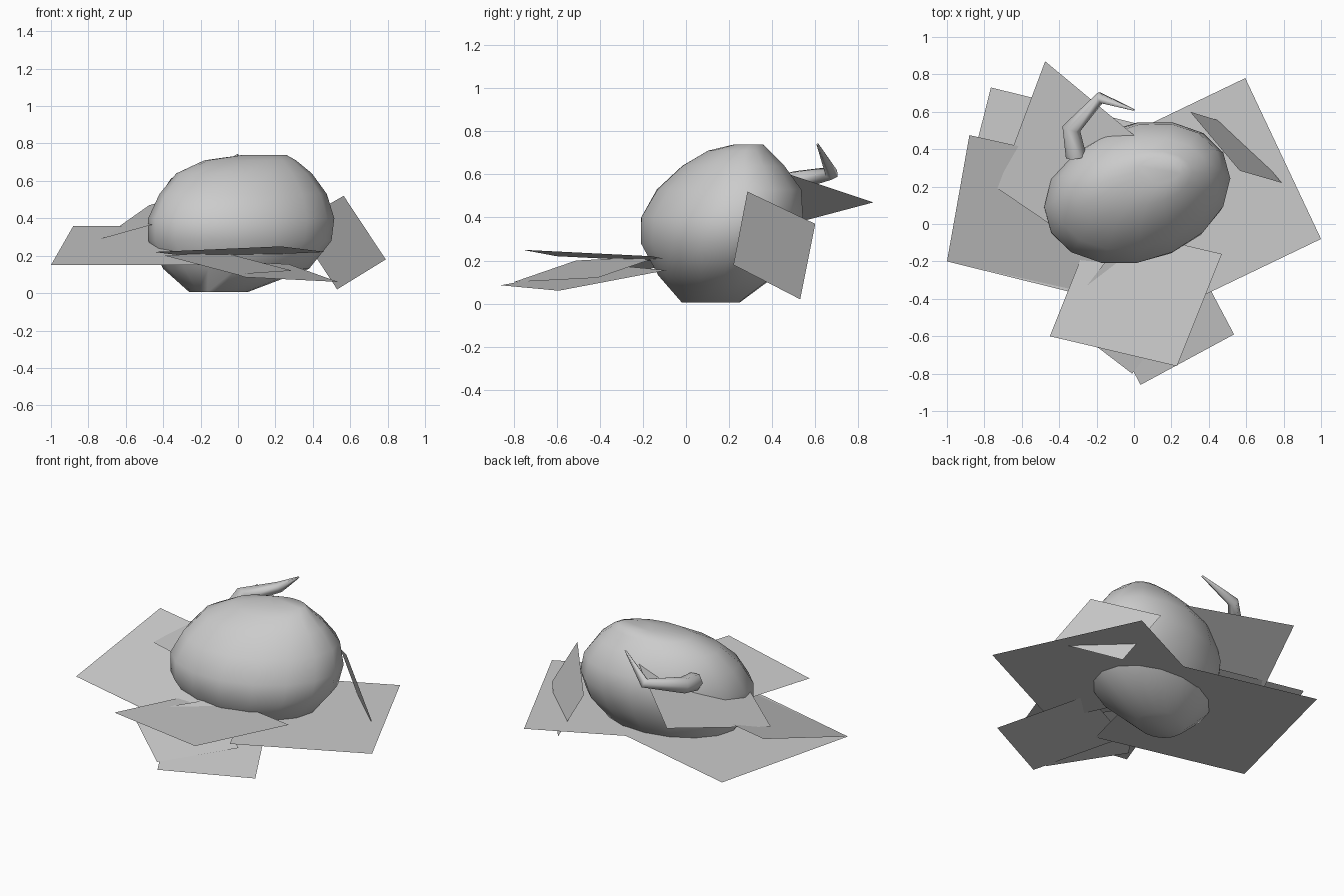
import bpy, bmesh
from math import sin, cos, pi, radians

if "Cube" in bpy.data.objects:
    bpy.data.objects.remove(bpy.data.objects["Cube"])


def finish(name, bm, smooth=False):
    bmesh.ops.recalc_face_normals(bm, faces=bm.faces)
    me = bpy.data.meshes.new(name)
    bm.to_mesh(me)
    bm.free()
    ob = bpy.data.objects.new(name, me)
    bpy.context.collection.objects.link(ob)
    if smooth:
        bpy.context.view_layer.objects.active = ob
        ob.select_set(True)
        bpy.ops.object.shade_smooth_by_angle(angle=radians(50))
        ob.select_set(False)
    return ob


# Lopsided fruit body: level rings given as z, x min, x max, y min, y max, skew
levels = [
    (0.005, -0.26, 0.05, -0.02, 0.25, 0.1),
    (0.13, -0.40, 0.38, -0.13, 0.42, 0.12),
    (0.28, -0.48, 0.50, -0.215, 0.51, 0.18),
    (0.40, -0.48, 0.515, -0.215, 0.55, 0.2),
    (0.53, -0.42, 0.475, -0.14, 0.54, 0.22),
    (0.64, -0.33, 0.395, -0.02, 0.46, 0.22),
    (0.71, -0.18, 0.31, 0.10, 0.39, 0.2),
    (0.738, 0.02, 0.26, 0.22, 0.36, 0.1),
]
SIDES = 16
bm = bmesh.new()
rings = []
for z, x0, x1, y0, y1, skew in levels:
    ring = []
    for i in range(SIDES):
        t = 2 * pi * i / SIDES
        ring.append(bm.verts.new(((x0 + x1) / 2 + (x1 - x0) / 2 * cos(t),
                                  (y0 + y1) / 2 + (y1 - y0) / 2 * sin(t + skew), z)))
    rings.append(ring)
for a, b in zip(rings, rings[1:]):
    for i in range(SIDES):
        j = (i + 1) % SIDES
        bm.faces.new((a[i], a[j], b[j], b[i]))
bm.faces.new(rings[0][::-1])
bm.faces.new(rings[-1])
finish("fruit_body", bm, True)


# Flat leaf cards: a corner and its two neighbours define each parallelogram
def leaf(name, corner, p, q, far=None):
    bm = bmesh.new()
    far = far or tuple(b + c - a for a, b, c in zip(corner, p, q))
    bm.faces.new([bm.verts.new(v) for v in (corner, p, far, q)])
    finish(name, bm)


leaf("leaf_right_ground", (1.0, -0.08, 0.147), (0.595, 0.78, 0.147), (0.25, -0.44, 0.147))
leaf("leaf_left_ground", (-1.0, -0.20, 0.15), (-0.765, 0.73, 0.15), (-0.07, -0.43, 0.15))
leaf("leaf_left_raised", (-1.0, -0.20, 0.15), (-0.88, 0.475, 0.36), (-0.15, -0.39, 0.15))
leaf("leaf_back_upper", (-0.475, 0.87, 0.47), (0.03, 0.45, 0.61), (-0.73, 0.19, 0.29),
     (-0.23, -0.15, 0.43))
leaf("leaf_right_upright", (0.565, 0.285, 0.52), (0.79, 0.22, 0.18), (0.30, 0.60, 0.37),
     (0.53, 0.53, 0.02))
leaf("leaf_front_upper", (0.23, -0.76, 0.25), (-0.45, -0.60, 0.22), (0.47, -0.16, 0.22))
leaf("leaf_front_lower", (0.035, -0.86, 0.085), (0.535, -0.59, 0.06), (-0.23, -0.36, 0.18))
leaf("leaf_front_middle", (-0.01, -0.80, 0.10), (-0.39, -0.51, 0.20), (0.29, -0.41, 0.12))

# Bent tapering stem at the back left
cu = bpy.data.curves.new("stem", 'CURVE')
cu.dimensions = '3D'
cu.bevel_depth = 1.0
cu.bevel_resolution = 1
cu.use_fill_caps = True
path = [(-0.31, 0.36, 0.53, 0.055), (-0.335, 0.51, 0.57, 0.05),
        (-0.18, 0.675, 0.605, 0.033), (0.0, 0.61, 0.74, 0.005)]
sp = cu.splines.new('POLY')
sp.points.add(len(path) - 1)
sp.use_smooth = True
for pt, (x, y, z, r) in zip(sp.points, path):
    pt.co = (x, y, z, 1)
    pt.radius = r
stem = bpy.data.objects.new("stem", cu)
bpy.context.collection.objects.link(stem)
